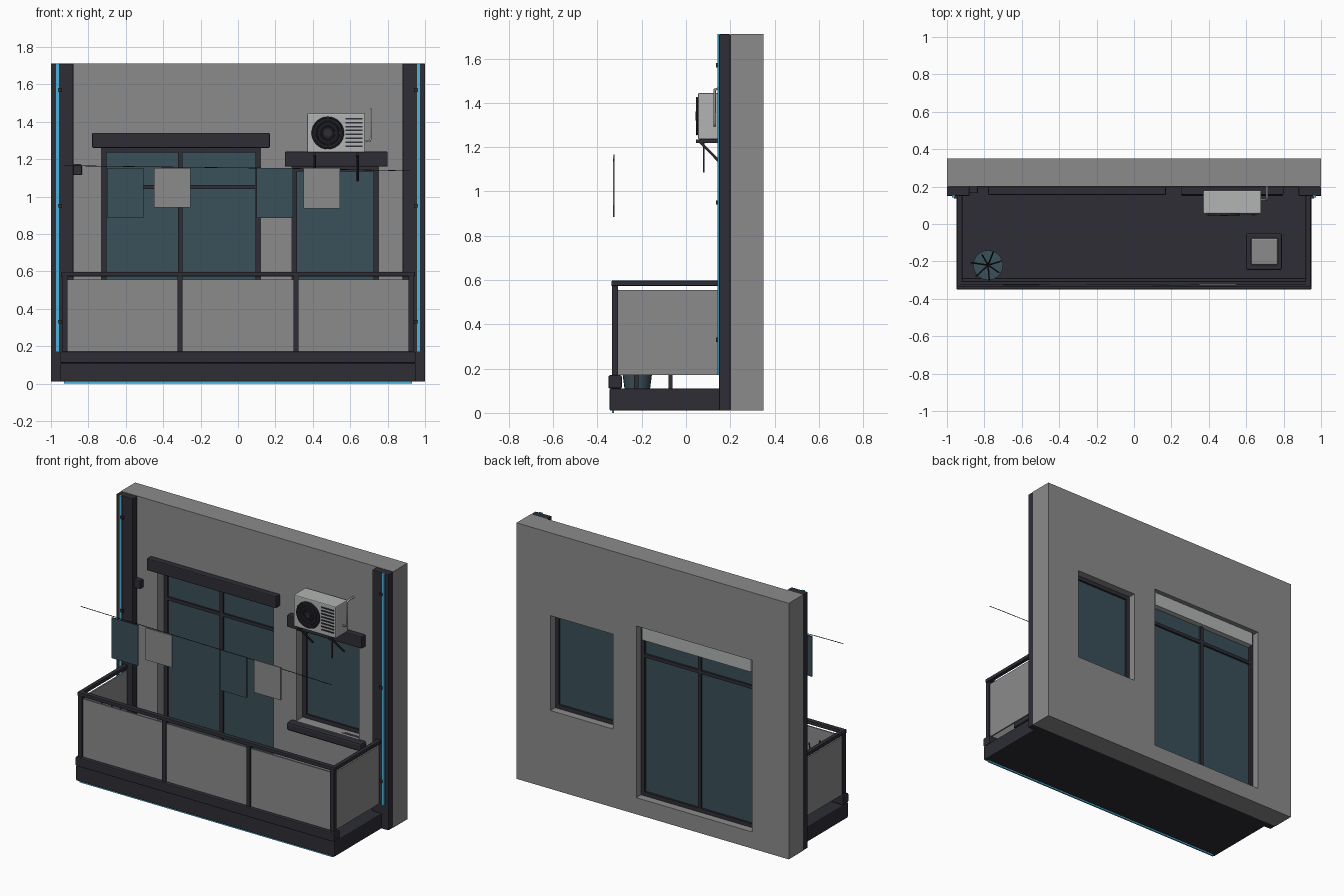
import bpy, math, random
from mathutils import Vector

old = bpy.data.objects.get("Cube")
if old:
    bpy.data.objects.remove(old)
random.seed(4)


def material(name, r, g, b):
    m = bpy.data.materials.new(name)
    m.use_nodes = True
    m.diffuse_color = (r, g, b, 1)
    m.node_tree.nodes["Principled BSDF"].inputs["Base Color"].default_value = (r, g, b, 1)
    return m


CONCRETE = material("concrete grey", .26, .26, .26)
DARK = material("dark trim", .026, .026, .036)
GLASS = material("teal glass", .042, .08, .1)
PALE = material("pale grey", .44, .46, .45)
BLACK = material("fan black", .013, .013, .017)
CYAN = material("cyan light", .07, .46, .72)


def box(name, x, y, z, mat, bevel=0):
    """Box from (min, max) pairs."""
    bpy.ops.mesh.primitive_cube_add(size=1, location=[sum(p) / 2 for p in (x, y, z)])
    ob = bpy.context.object
    ob.name = name
    ob.scale = [p[1] - p[0] for p in (x, y, z)]
    bpy.ops.object.transform_apply(location=False, rotation=False, scale=True)
    ob.data.materials.append(mat)
    if bevel:
        mod = ob.modifiers.new("soft edge", "BEVEL")
        mod.width = bevel
        mod.segments = 2
    return ob


def tube(name, points, radius, mat):
    curve = bpy.data.curves.new(name, "CURVE")
    curve.dimensions = "3D"
    curve.bevel_depth = radius
    curve.bevel_resolution = 1
    curve.use_fill_caps = True
    spline = curve.splines.new("POLY")
    spline.points.add(len(points) - 1)
    for p, co in zip(spline.points, points):
        p.co = (*co, 1)
    curve.materials.append(mat)
    ob = bpy.data.objects.new(name, curve)
    bpy.context.collection.objects.link(ob)
    return ob


def disc(name, centre, radius, depth, mat):
    bpy.ops.mesh.primitive_cylinder_add(vertices=32, radius=radius, depth=depth,
                                        location=centre, rotation=(math.pi / 2, 0, 0))
    ob = bpy.context.object
    ob.name = name
    ob.data.materials.append(mat)
    bpy.ops.object.shade_smooth_by_angle()
    return ob


# Wall assembled around the two openings
DOOR_X, DOOR_Z = (-.73, .12), (.12, 1.26)
WIN_X, WIN_Z = (.29, .75), (.53, 1.16)
WALL = box("wall", (-1, 1), (.2, .35), (.01, 1.71), CONCRETE)
for label, ox, oz in (("door", DOOR_X, DOOR_Z), ("window", WIN_X, WIN_Z)):
    cutter = box(label + "_cutter", ox, (.1, .45), oz, DARK)
    cutter.data.materials.clear()
    cutter.data.materials.append(CONCRETE)
    cutter.hide_render = True
    mod = WALL.modifiers.new(label, "BOOLEAN")
    mod.operation = "DIFFERENCE"
    mod.solver = "EXACT"
    mod.object = cutter
    bpy.context.view_layer.objects.active = WALL
    bpy.ops.object.modifier_apply(modifier=mod.name)
    bpy.data.objects.remove(cutter)


# Frames and glazing
def glazing(label, ox, oz, t=.026):
    y = (.265, .3)
    for side, x in (("right", (ox[0], ox[0] + t)), ("left", (ox[1] - t, ox[1]))):
        box(f"{label}_{side}_jamb", x, y, oz, DARK)
    for side, z in (("bottom", (oz[0], oz[0] + t)), ("top", (oz[1] - t, oz[1]))):
        box(f"{label}_{side}_rail", ox, y, z, DARK)
    box(label + "_glass", ox, (.277, .287), oz, GLASS)


glazing("door", DOOR_X, DOOR_Z)
glazing("window", WIN_X, WIN_Z)
box("door_mullion", (-.32, -.297), (.265, .3), DOOR_Z, DARK)
box("door_transom", DOOR_X, (.265, .3), (1.04, 1.062), DARK)
box("blind_case", (-.705, .095), (.287, .325), (1.165, 1.255), PALE)

# Lintels and sill
box("door_lintel", (-.78, .17), (.155, .2), (1.26, 1.34), DARK, .006)
box("window_lintel", (.25, .8), (.155, .2), (1.16, 1.24), DARK, .006)
box("window_sill", (.25, .8), (.15, .25), (.475, .53), DARK, .012)

# Pilasters with light strips and clips
for side, s in (("right", -1), ("left", 1)):
    box(side + "_pilaster", sorted((s * .88, s)), (.15, .2), (.01, 1.71), DARK, .004)
    box(side + "_light_strip", sorted((s * .956, s * .974)), (.142, .152), (.17, 1.71), CYAN)
    for z in (.33, .95, 1.57):
        box(side + "_strip_clip", sorted((s * .942, s * .962)), (.136, .152), (z - .01, z + .01), DARK)

# Floor slab and kerb
box("floor_slab", (-.95, .95), (-.345, .2), (.01, .11), DARK, .006)
box("front_kerb", (-.95, .95), (-.35, -.29), (.11, .17), DARK, .006)
box("underside_light", (-.93, .93), (-.335, -.325), (0, .012), CYAN)

# Railing and infill panels
POSTS = (-.925, -.31, .31, .925)
for x in POSTS:
    box("rail_post", (x - .014, x + .014), (-.335, -.308), (.15, .58), DARK)
for a, b in zip(POSTS, POSTS[1:]):
    box("front_panel", (a + .014, b - .014), (-.325, -.316), (.17, .555), CONCRETE)
box("front_handrail", (-.945, .945), (-.337, -.305), (.573, .597), DARK, .004)
for side, s in (("right", -1), ("left", 1)):
    box(side + "_handrail", sorted((s * .918, s * .945)), (-.33, .16), (.573, .597), DARK, .004)
    box(side + "_panel", sorted((s * .922, s * .932)), (-.308, .15), (.17, .555), CONCRETE)

# Outdoor cooling unit
box("cooler_body", (.37, .68), (.055, .18), (1.235, 1.445), PALE, .006)
disc("fan_recess", (.48, .055, 1.34), .085, .01, BLACK)
for r in (.083, .06, .036):
    bpy.ops.mesh.primitive_torus_add(major_segments=32, minor_segments=6, major_radius=r, minor_radius=.004,
                                     location=(.48, .049, 1.34), rotation=(math.pi / 2, 0, 0))
    bpy.context.object.name = "fan_guard_ring"
    bpy.context.object.data.materials.append(DARK)
disc("fan_hub", (.48, .05, 1.34), .02, .014, DARK)
for i in range(8):
    z = 1.265 + i * .021
    box("cooler_louvre", (.575, .665), (.05, .057), (z, z + .008), DARK)
tube("cooler_pipe", [(.67, .13, 1.295), (.705, .13, 1.295), (.71, .13, 1.31), (.71, .13, 1.46),
                     (.71, .15, 1.465), (.71, .21, 1.465)], .006, PALE)
for x in (.41, .64):
    box("bracket_arm", (x - .008, x + .008), (.045, .2), (1.218, 1.235), DARK)
    tube("bracket_brace", [(x, .065, 1.222), (x, .2, 1.085)], .007, DARK)
tube("drain_hose", [(.635, .08, 1.23), (.635, .08, 1.085)], .005, DARK)

# Wall box and clothes line
box("wall_box", (-.88, -.835), (.165, .205), (1.115, 1.17), DARK, .004)
tube("clothes_line", [(-.93, -.325, 1.165), (-.4, -.325, 1.158), (.3, -.325, 1.15), (.92, -.325, 1.137)], .002, DARK)
for x, low, mat in ((-.7, .885, GLASS), (-.45, .94, CONCRETE), (.1, .885, GLASS), (.35, .937, CONCRETE)):
    box("hanging_cloth", (x, x + .195), (-.33, -.322), (low, 1.153), mat)

# Potted plant
bpy.ops.mesh.primitive_cone_add(vertices=20, radius1=.058, radius2=.08, depth=.17, location=(-.78, -.22, .195))
pot = bpy.context.object
pot.name = "plant_pot"
pot.data.materials.append(GLASS)
bpy.ops.object.shade_smooth_by_angle()
for i in range(7):
    a = i * math.tau / 7 + .3
    reach = random.uniform(.08, .12)
    base = Vector((-.78, -.22, .27))
    out = Vector((math.cos(a), math.sin(a), 0))
    up = Vector((0, 0, random.uniform(.2, .28)))
    tube("plant_stem", [base, base + out * reach * .35 + up * .6, base + out * reach * .8 + up], .004, DARK)

# Stool with pale cushion
box("stool_frame", (.6, .79), (-.245, -.05), (.26, .3), DARK, .006)
for x in (.61, .76):
    for y in (-.235, -.08):
        box("stool_leg", (x, x + .02), (y, y + .02), (.11, .27), DARK)
box("stool_cushion", (.625, .77), (-.22, -.075), (.29, .325), CONCRETE, .01)
